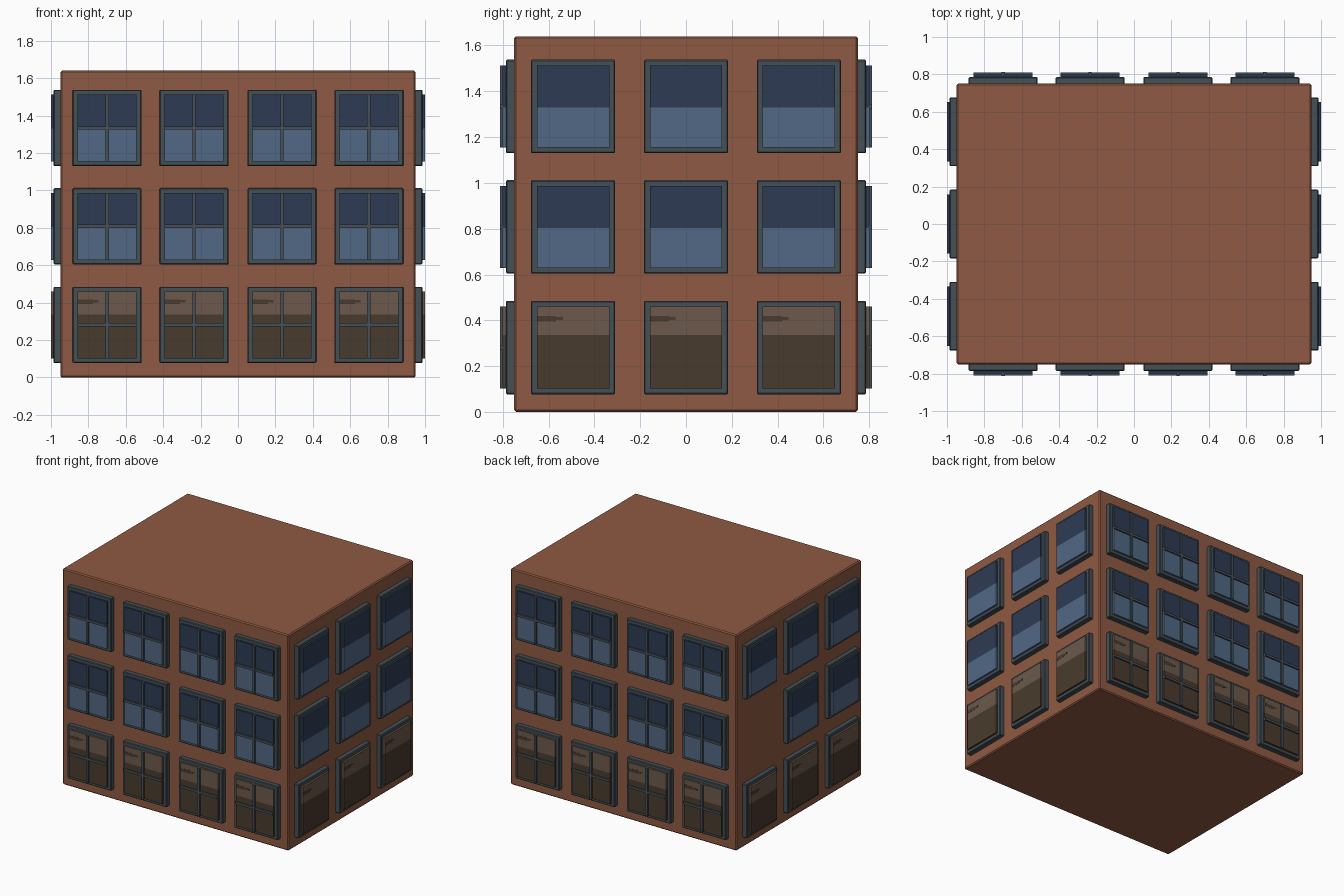
import bpy, bmesh, math
from mathutils import Matrix, Vector

if "Cube" in bpy.data.objects:
    bpy.data.objects.remove(bpy.data.objects["Cube"])


def srgb(r, g, b):
    f = lambda c: ((c / 255 + 0.055) / 1.055) ** 2.4
    return (f(r), f(g), f(b), 1)


def material(name, rgb):
    m = bpy.data.materials.new(name)
    m.diffuse_color = srgb(*rgb)
    m.use_nodes = True
    m.node_tree.nodes["Principled BSDF"].inputs["Base Color"].default_value = m.diffuse_color
    return m


brick = material("brick", (143, 90, 67))
slate = material("slate_frame", (69, 80, 86))
navy = material("dark_blue_glass", (46, 59, 84))
blue = material("light_blue_glass", (81, 104, 133))
tan = material("light_brown_glass", (108, 89, 75))
umber = material("dark_brown_glass", (73, 59, 45))

W, D, H = 1.9, 1.5, 1.64


def box(bm, lo, hi, rot=Matrix(), mat=0):
    """Axis-aligned box from corner to corner, then turned to its wall."""
    lo, hi = Vector(lo), Vector(hi)
    size = hi - lo
    m = rot @ Matrix.Translation((lo + hi) / 2) @ Matrix.Diagonal((*size, 1))
    verts = bmesh.ops.create_cube(bm, size=1, matrix=m)["verts"]
    for f in {f for v in verts for f in v.link_faces}:
        f.material_index = mat


def finish(bm, name, mats, bevel=0):
    mesh = bpy.data.meshes.new(name)
    bm.to_mesh(mesh)
    bm.free()
    for m in mats:
        mesh.materials.append(m)
    ob = bpy.data.objects.new(name, mesh)
    bpy.context.collection.objects.link(ob)
    if bevel:
        mod = ob.modifiers.new("bevel", "BEVEL")
        mod.width, mod.segments = bevel, 1
    return ob


# Main brick block
bm = bmesh.new()
box(bm, (-W / 2, -D / 2, 0), (W / 2, D / 2, H))
finish(bm, "brick_block", [brick], 0.008)

# Walls: name, turn about z, distance from centre, window columns, has bars
front_cols = (-0.70, -0.235, 0.235, 0.70)
side_cols = (-0.493, 0, 0.493)
walls = [("front", 0, D / 2, front_cols, True),
         ("right", 90, W / 2, side_cols, False),
         ("back", 180, D / 2, front_cols, True),
         ("left", 270, W / 2, side_cols, False)]
rows = (0.281, 0.808, 1.334)

for wall, angle, dist, cols, bars in walls:
    rot = Matrix.Rotation(math.radians(angle), 4, "Z")
    frames, panes, muntins = bmesh.new(), bmesh.new(), bmesh.new()
    for r, z in enumerate(rows):
        for c, x in enumerate(cols):
            # One window is missing near the back of the left wall
            if wall == "left" and r == 1 and c == 0:
                continue
            y0, yf, yg, yb = -dist + 0.01, -dist - 0.036, -dist - 0.05, -dist - 0.062
            # Frame plate
            box(frames, (x - 0.184, yf, z - 0.204), (x + 0.184, y0, z + 0.204), rot)
            # Glass, split into an upper and a lower tone
            split = z + 0.055 if r == 0 else z - 0.004
            up, low = (2, 3) if r == 0 else (0, 1)
            box(panes, (x - 0.158, yg, split), (x + 0.158, yf + 0.01, z + 0.179), rot, up)
            box(panes, (x - 0.158, yg, z - 0.179), (x + 0.158, yf + 0.01, split), rot, low)
            if r == 0:
                # Dark reflection streak on the ground floor glass
                box(panes, (x - 0.157, yg - 0.001, z + 0.113),
                    (x - 0.075, yg + 0.002, z + 0.137), rot, 3)
                box(panes, (x - 0.076, yg - 0.001, z + 0.12),
                    (x - 0.045, yg + 0.002, z + 0.133), rot, 3)
            if bars:
                # Cross bars
                box(muntins, (x - 0.009, yb, z - 0.179), (x + 0.009, yf, z + 0.179), rot)
                box(muntins, (x - 0.158, yb + 0.001, z - 0.009),
                    (x + 0.158, yf, z + 0.009), rot)
    finish(frames, wall + "_window_frames", [slate], 0.005)
    finish(panes, wall + "_window_glass", [navy, blue, tan, umber])
    if bars:
        finish(muntins, wall + "_window_bars", [slate])
    else:
        muntins.free()
